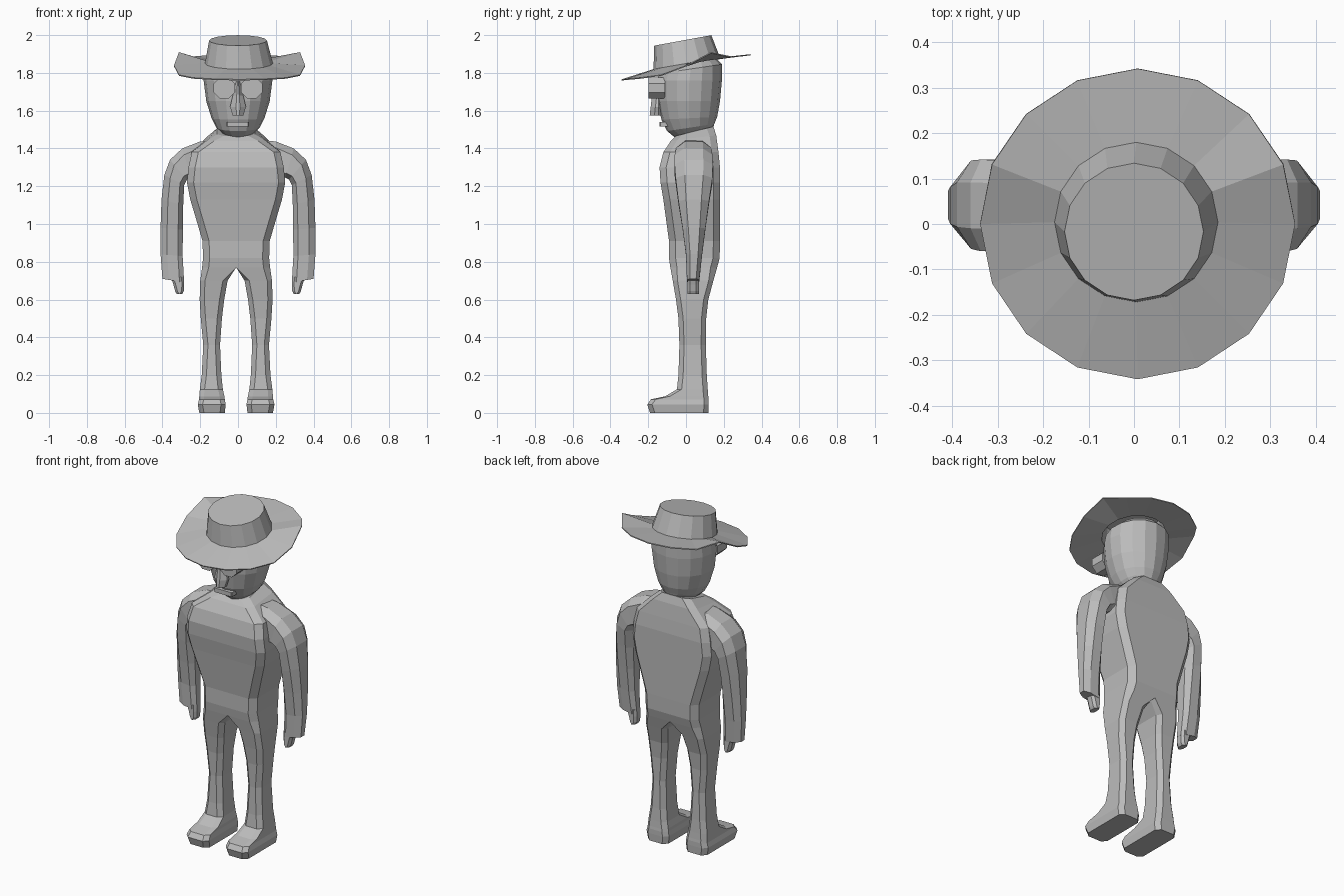
import bpy, bmesh, math

if "Cube" in bpy.data.objects:
    bpy.data.objects.remove(bpy.data.objects["Cube"])

grey = bpy.data.materials.new("plain_grey")
grey.diffuse_color = (0.5, 0.5, 0.5, 1)
grey.use_nodes = True
grey.node_tree.nodes["Principled BSDF"].inputs["Base Color"].default_value = grey.diffuse_color


def loft(name, rings, mirror=False, x=0.0, open_middle=False):
    """Skin a list of equal-length point rings and close both ends."""
    bm = bmesh.new()
    vs = [[bm.verts.new(p) for p in r] for r in rings]
    n = len(vs[0])
    for a, b in zip(vs, vs[1:]):
        for i in range(n):
            j = (i + 1) % n
            bm.faces.new((a[i], a[j], b[j], b[i]))
    bm.faces.new(vs[0][::-1])
    bm.faces.new(vs[-1])
    if open_middle:
        inner = [f for f in bm.faces if all(abs(v.co.x) < 1e-5 for v in f.verts)]
        bmesh.ops.delete(bm, geom=inner, context='FACES')
    bmesh.ops.remove_doubles(bm, verts=bm.verts, dist=1e-5)
    bmesh.ops.recalc_face_normals(bm, faces=bm.faces)
    me = bpy.data.meshes.new(name)
    bm.to_mesh(me)
    bm.free()
    me.materials.append(grey)
    ob = bpy.data.objects.new(name, me)
    ob.location.x = x
    bpy.context.collection.objects.link(ob)
    if mirror:
        ob.modifiers.new("mirror", 'MIRROR')
    return ob


def section(outer, inner, y0, y1, co, ci, cy, tilt=0.0):
    """Chamfered box section between two (x, z) points, spanning y0..y1."""
    (xo, zo), (xi, zi) = outer, inner
    length = math.hypot(xo - xi, zo - zi)
    out = []
    for d, y in ((0, y0 + cy), (co, y0), (length - ci, y0), (length, y0 + cy),
                 (length, y1 - cy), (length - ci, y1), (co, y1), (0, y1 - cy)):
        t = d / length
        out.append((xo + (xi - xo) * t, y, zo + (zi - zo) * t + tilt * (y - 0.04)))
    return out


def oval(cx, y0, y1, rx, zfun, n=16):
    """Oval ring whose height is a function of y."""
    cy, ry = (y0 + y1) / 2, (y1 - y0) / 2
    pts = []
    for i in range(n):
        a = math.tau * i / n
        y = cy + ry * math.sin(a)
        pts.append((cx + rx * math.cos(a), y, zfun(y)))
    return pts


# Torso, legs and shoes: z, outer x, inner x, front y, back y
body_rows = [
    (1.49, .10, 0, -.055, .145), (1.455, .15, 0, -.08, .16),
    (1.38, .235, 0, -.12, .172), (1.30, .252, 0, -.14, .18),
    (1.22, .26, 0, -.135, .18), (1.13, .243, 0, -.12, .18),
    (1.02, .21, 0, -.105, .18), (.91, .178, 0, -.09, .18),
    (.82, .175, 0, -.09, .178), (.77, .18, 0, -.083, .165),
    (.70, .19, .045, -.07, .145), (.60, .193, .063, -.053, .118),
    (.50, .187, .075, -.04, .107), (.36, .174, .085, -.035, .105),
    (.20, .182, .078, -.04, .11), (.125, .192, .07, -.048, .115),
    (.088, .195, .062, -.11, .118), (.072, .196, .06, -.185, .12),
    (.045, .203, .055, -.205, .12), (.0, .195, .06, -.19, .118)]
rings = []
for z, xo, xi, y0, y1 in body_rows:
    chamfer = .035 if z > .75 else .025
    tilt = .25 if z > 1.47 else (.12 if z > 1.42 else 0)
    rings.append(section((xo, z), (xi, z), y0, y1, chamfer,
                         chamfer if xi else 0, chamfer, tilt))
loft("body_and_legs", rings, mirror=True, x=-.01, open_middle=True)

# Arms: outer (x, z), inner (x, z), front y, back y
arm_rows = [
    (.12, 1.445, .15, 1.23, -.045, .13), (.20, 1.437, .22, 1.24, -.052, .135),
    (.295, 1.40, .25, 1.245, -.06, .14), (.36, 1.34, .27, 1.235, -.06, .142),
    (.39, 1.26, .285, 1.205, -.055, .14), (.405, 1.13, .29, 1.10, -.04, .122),
    (.41, .98, .292, .97, -.018, .103), (.41, .84, .293, .83, 0, .085),
    (.40, .71, .285, .69, .005, .07)]
rings = [section((a, b), (c, d), y0, y1, .035, .025, (y1 - y0) * .25)
         for a, b, c, d, y0, y1 in arm_rows]
loft("arms", rings, mirror=True)

# Fingers hanging on the inner side of the hands
loft("fingers", [section((xo, z), (xi, z), .007, .068, .012, .012, .015)
                 for z, xo, xi in ((.72, .355, .287), (.68, .342, .285),
                                   (.645, .333, .287), (.63, .325, .295))], mirror=True)

# Head: z, front y, back y, half width, tilt
head_rows = [
    (1.475, -.06, .14, .08, .2), (1.51, -.10, .15, .115, .15),
    (1.56, -.13, .165, .14, .05), (1.65, -.15, .18, .168, 0),
    (1.76, -.155, .19, .182, 0), (1.82, -.14, .19, .178, .15),
    (1.86, -.10, .155, .13, .15)]
loft("head", [oval(0, y0, y1, rx, lambda y, z=z, t=t: z + t * (y - .02))
              for z, y0, y1, rx, t in head_rows])

# Eyes: eight-sided discs standing out of the face
eye = [[(.073 + .062 * math.cos(math.tau * (i + .5) / 8), y,
         1.72 + .06 * math.sin(math.tau * (i + .5) / 8)) for i in range(8)]
       for y in (-.198, -.11)]
loft("eyes", eye, mirror=True)

# Nose: narrow bridge widening to the nostrils
loft("nose", [section((w, z), (-w, z), y, -.12, w * .75, w * .75, .025)
              for z, w, y in ((1.755, .01, -.175), (1.68, .028, -.18),
                              (1.62, .042, -.187), (1.575, .028, -.192))])

# Mouth
loft("mouth", [section((.057, z), (-.06, z), -.14, -.09, .004, .004, .004)
               for z in (1.515, 1.54)])


# Hat: brim sweeps from a low front up to raised sides and back
def brim_height(y):
    pts = [(-.35, 1.765), (-.24, 1.775), (-.13, 1.79), (0, 1.84),
           (.13, 1.91), (.24, 1.887), (.35, 1.90)]
    for (a, za), (b, zb) in zip(pts, pts[1:]):
        if y <= b:
            return za + (zb - za) * (y - a) / (b - a)
    return pts[-1][1]


brim = oval(.008, -.342, .342, .347, brim_height)
base = oval(.005, -.172, .18, .18, lambda y: 1.85 + .176 * y)
top = oval(0, -.168, .134, .153, lambda y: 1.975 + .183 * y)
hat = loft("hat", [brim, base, top])
# Open the underside of the hat and give it a thin wall
bm = bmesh.new()
bm.from_mesh(hat.data)
under = [f for f in bm.faces if len(f.verts) > 4 and f.calc_center_median().z < 1.9]
bmesh.ops.delete(bm, geom=under, context='FACES_ONLY')
bm.to_mesh(hat.data)
bm.free()
wall = hat.modifiers.new("wall", 'SOLIDIFY')
wall.thickness = .006
wall.offset = -1
